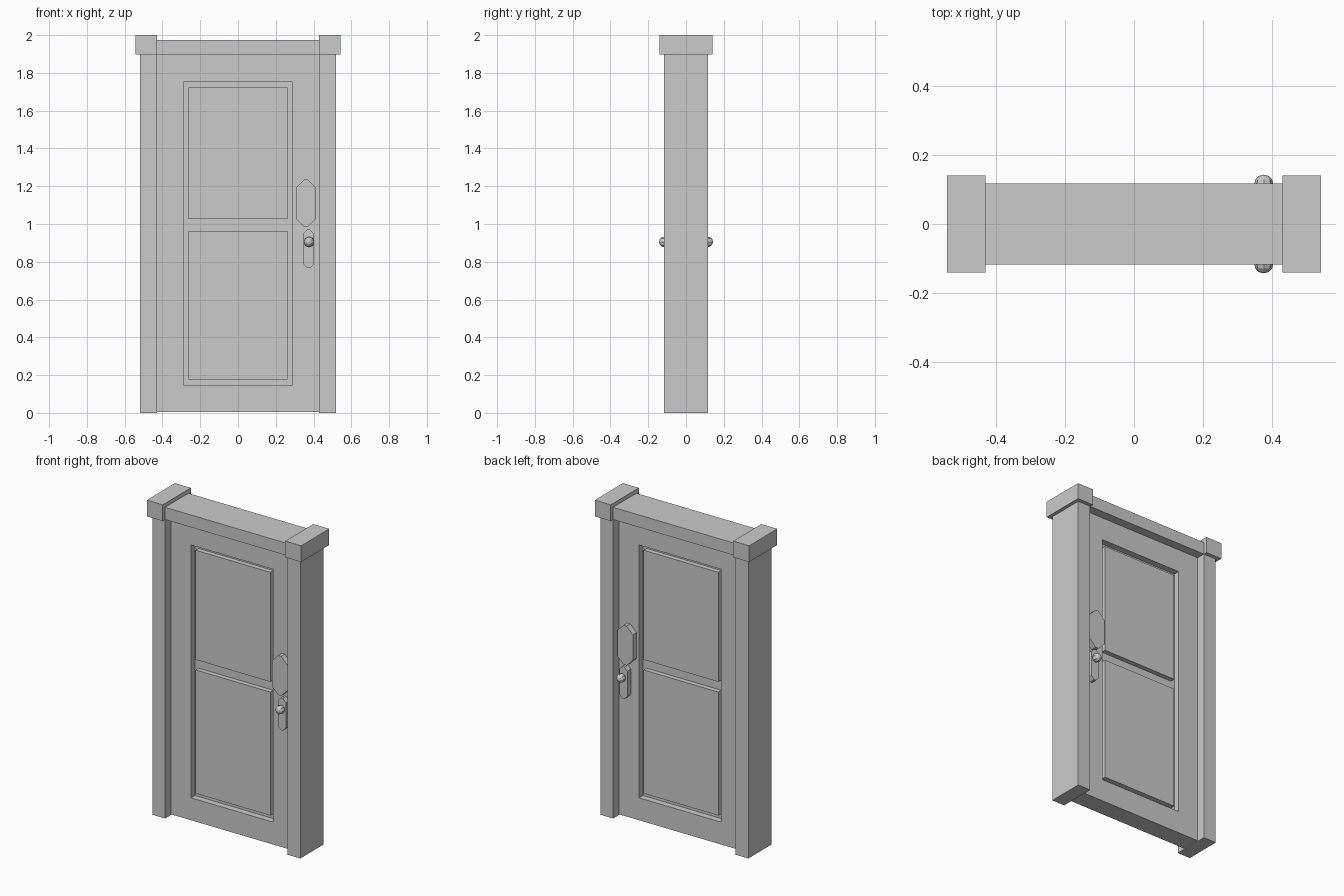
import bpy, bmesh
from mathutils import Matrix

if "Cube" in bpy.data.objects:
    bpy.data.objects.remove(bpy.data.objects["Cube"])


def finish(name, bm):
    bmesh.ops.recalc_face_normals(bm, faces=bm.faces)
    mesh = bpy.data.meshes.new(name)
    bm.to_mesh(mesh)
    bm.free()
    ob = bpy.data.objects.new(name, mesh)
    bpy.context.collection.objects.link(ob)
    return ob


def box(name, x0, x1, y0, y1, z0, z1):
    bm = bmesh.new()
    size = Matrix.Diagonal((x1 - x0, y1 - y0, z1 - z0, 1))
    centre = Matrix.Translation(((x0 + x1) / 2, (y0 + y1) / 2, (z0 + z1) / 2))
    bmesh.ops.create_cube(bm, size=1, matrix=centre @ size)
    return finish(name, bm)


def plate(name, cx, cz, w, h, c, y0, y1):
    """Upright plate with corners chamfered by c."""
    a, b = w / 2, h / 2
    quarter = [(a, b - c), (a - c, b)]
    pts = quarter + [(-x, z) for x, z in reversed(quarter)]
    pts += [(-x, -z) for x, z in pts]
    bm = bmesh.new()
    face = bm.faces.new([bm.verts.new((cx + x, y0, cz + z)) for x, z in pts])
    ext = bmesh.ops.extrude_face_region(bm, geom=[face])["geom"]
    verts = [g for g in ext if isinstance(g, bmesh.types.BMVert)]
    bmesh.ops.translate(bm, verts=verts, vec=(0, y1 - y0, 0))
    return finish(name, bm)


def frame(name, outer, inner, y):
    """Rectangular ring: each rectangle is x0, x1, z0, z1."""
    bm = bmesh.new()
    loops = []
    for (x0, x1, z0, z1), yy in ((outer, -y), (inner, -y), (inner, y), (outer, y)):
        loops.append([bm.verts.new((px, yy, pz))
                      for px, pz in ((x0, z0), (x1, z0), (x1, z1), (x0, z1))])
    for i in range(4):
        a, b = loops[i], loops[(i + 1) % 4]
        for j in range(4):
            k = (j + 1) % 4
            bm.faces.new((a[j], a[k], b[k], b[j]))
    return finish(name, bm)


# Surround: posts, caps and lintel
for side, s in (("left", -1), ("right", 1)):
    px = sorted((s * 0.43, s * 0.52))
    cx = sorted((s * 0.43, s * 0.542))
    box(side + "_post", *px, -0.117, 0.117, 0, 1.897)
    box(side + "_cap", *cx, -0.141, 0.141, 1.897, 2.0)
box("lintel", -0.43, 0.43, -0.117, 0.117, 1.897, 1.975)

# Door leaf: outer frame, recessed core, raised panels on both faces
opening = (-0.288, 0.288, 0.147, 1.752)
frame("door_frame", (-0.43, 0.43, 0.005, 1.897), opening, 0.06)
box("door_core", *opening[:2], -0.02, 0.02, *opening[2:])
box("lower_panel", -0.262, 0.262, -0.05, 0.05, 0.178, 0.962)
box("upper_panel", -0.262, 0.262, -0.05, 0.05, 1.027, 1.722)

# Lock plates and knobs on both faces
for face, s in (("front", -1), ("back", 1)):
    plate(face + "_lock_plate", 0.36, 1.11, 0.108, 0.25, 0.043, s * 0.055, s * 0.097)
    plate(face + "_handle_plate", 0.374, 0.868, 0.056, 0.204, 0.021, s * 0.055, s * 0.095)
    bm = bmesh.new()
    bmesh.ops.create_uvsphere(
        bm, u_segments=8, v_segments=6, radius=0.028,
        matrix=Matrix.Translation((0.376, s * 0.115, 0.905)) @ Matrix.Rotation(1.5707963, 4, "X"))
    finish(face + "_knob", bm)
